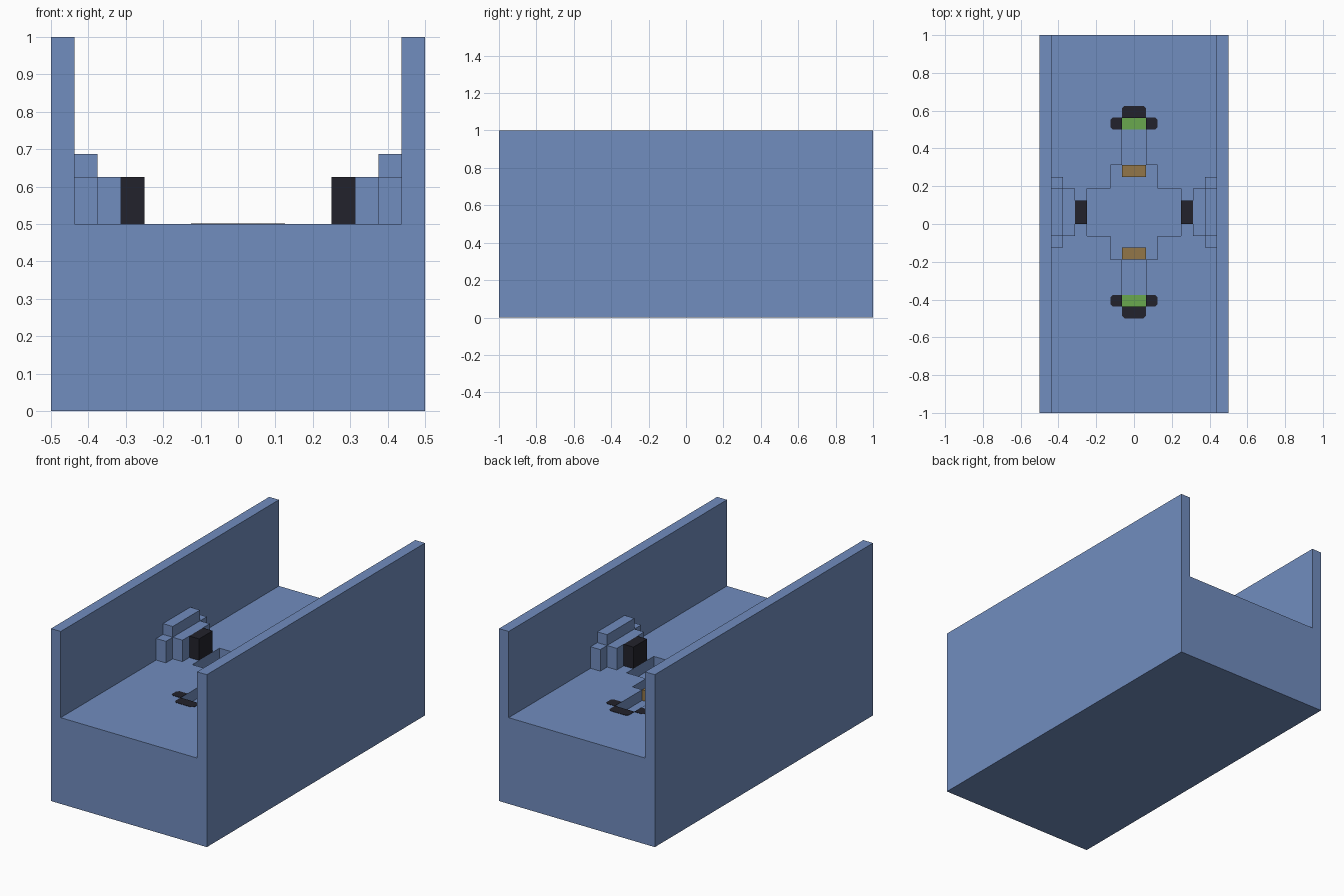
import bpy
import bmesh

U = 1 / 16      # grid unit
MID = U         # y centre of the basin and everything around it

cube = bpy.data.objects.get("Cube")
if cube:
    bpy.data.objects.remove(cube, do_unlink=True)


def material(name, rgb):
    mat = bpy.data.materials.new(name)
    mat.use_nodes = True
    mat.diffuse_color = (*rgb, 1)
    mat.node_tree.nodes["Principled BSDF"].inputs["Base Color"].default_value = (*rgb, 1)
    return mat


BLUE = material("slate_blue", (0.165, 0.266, 0.521))
DARK = material("charcoal", (0.016, 0.016, 0.025))
GREEN = material("leaf_green", (0.144, 0.392, 0.078))
BROWN = material("wood_brown", (0.287, 0.181, 0.065))


def prism(name, outline, low, high, mat, axis="z"):
    """Extrude a closed outline along z, or along y for an x-z outline."""
    bm = bmesh.new()
    place = (lambda a, b: (a, b, low)) if axis == "z" else (lambda a, b: (a, low, b))
    step = (0, 0, high - low) if axis == "z" else (0, high - low, 0)
    face = bm.faces.new([bm.verts.new(place(a, b)) for a, b in outline])
    grown = bmesh.ops.extrude_face_region(bm, geom=[face])["geom"]
    verts = [g for g in grown if isinstance(g, bmesh.types.BMVert)]
    bmesh.ops.translate(bm, verts=verts, vec=step)
    bmesh.ops.recalc_face_normals(bm, faces=bm.faces)
    mesh = bpy.data.meshes.new(name)
    bm.to_mesh(mesh)
    bm.free()
    mesh.materials.append(mat)
    obj = bpy.data.objects.new(name, mesh)
    bpy.context.scene.collection.objects.link(obj)
    return obj


def box(name, x, y, z, mat):
    """Box from (low, high) ranges in grid units; y is measured from MID."""
    (x0, x1), (y0, y1) = sorted(x), sorted(y)
    outline = [(a * U, b * U + MID) for a, b in ((x0, y0), (x1, y0), (x1, y1), (x0, y1))]
    return prism(name, outline, z[0] * U, z[1] * U, mat)


# Trough body: U-shaped section along the whole length
half = [(8, 0), (8, 16), (7, 16), (7, 8)]
section = half + [(-x, z) for x, z in reversed(half)]
body = prism("trough_body", [(x * U, z * U) for x, z in section], -1, 1, BLUE, "y")

# Stepped basin with a channel at each end, sunk into the floor
quarter = [(4, 2), (2, 2), (2, 4), (1, 4), (1, 8)]
right = [(x, -y) for x, y in reversed(quarter)] + quarter
cross = right + [(-x, y) for x, y in reversed(right)]
cutter = prism("basin_cutter", [(x * U, y * U + MID) for x, y in cross], 7 * U, 9 * U, BLUE)
cutter.hide_render = True
cut = body.modifiers.new("basin", "BOOLEAN")
cut.operation = "DIFFERENCE"
cut.solver = "EXACT"
cut.object = cutter
bpy.context.view_layer.objects.active = body
bpy.ops.object.modifier_apply(modifier=cut.name)
bpy.data.objects.remove(cutter, do_unlink=True)

# Stepped wall mounts with dark pads
for side, s in (("left", 1), ("right", -1)):
    box(side + "_mount_plate", (6 * s, 7 * s), (-3, 3), (8, 10), BLUE)
    box(side + "_mount_cap", (6 * s, 7 * s), (-2, 2), (10, 11), BLUE)
    box(side + "_mount_block", (5 * s, 6 * s), (-2, 2), (8, 10), BLUE)
    box(side + "_pad", (4 * s, 5 * s), (-1, 1), (8, 10), DARK)

# Gate, green drain and dark chamfered rim at each end
C = 0.2         # chamfer
RIM_TOP = 8.03
for end, s in (("back", 1), ("front", -1)):
    box(end + "_gate", (-1, 1), (3 * s, 4 * s), (7, 8), BROWN)
    box(end + "_drain", (-1, 1), (7 * s, 8 * s), (7, 7.05), GREEN)
    end_rim = [(-1, 8), (1, 8), (1, 9 - C), (1 - C, 9), (C - 1, 9), (-1, 9 - C)]
    side_rim = [(1, 7), (2 - C, 7), (2, 7 + C), (2, 8 - C), (2 - C, 8), (1, 8)]
    rims = {"end": end_rim, "left": side_rim, "right": [(-x, y) for x, y in side_rim]}
    for part, outline in rims.items():
        prism(f"{end}_{part}_rim", [(x * U, y * s * U + MID) for x, y in outline],
              7 * U, RIM_TOP * U, DARK)
